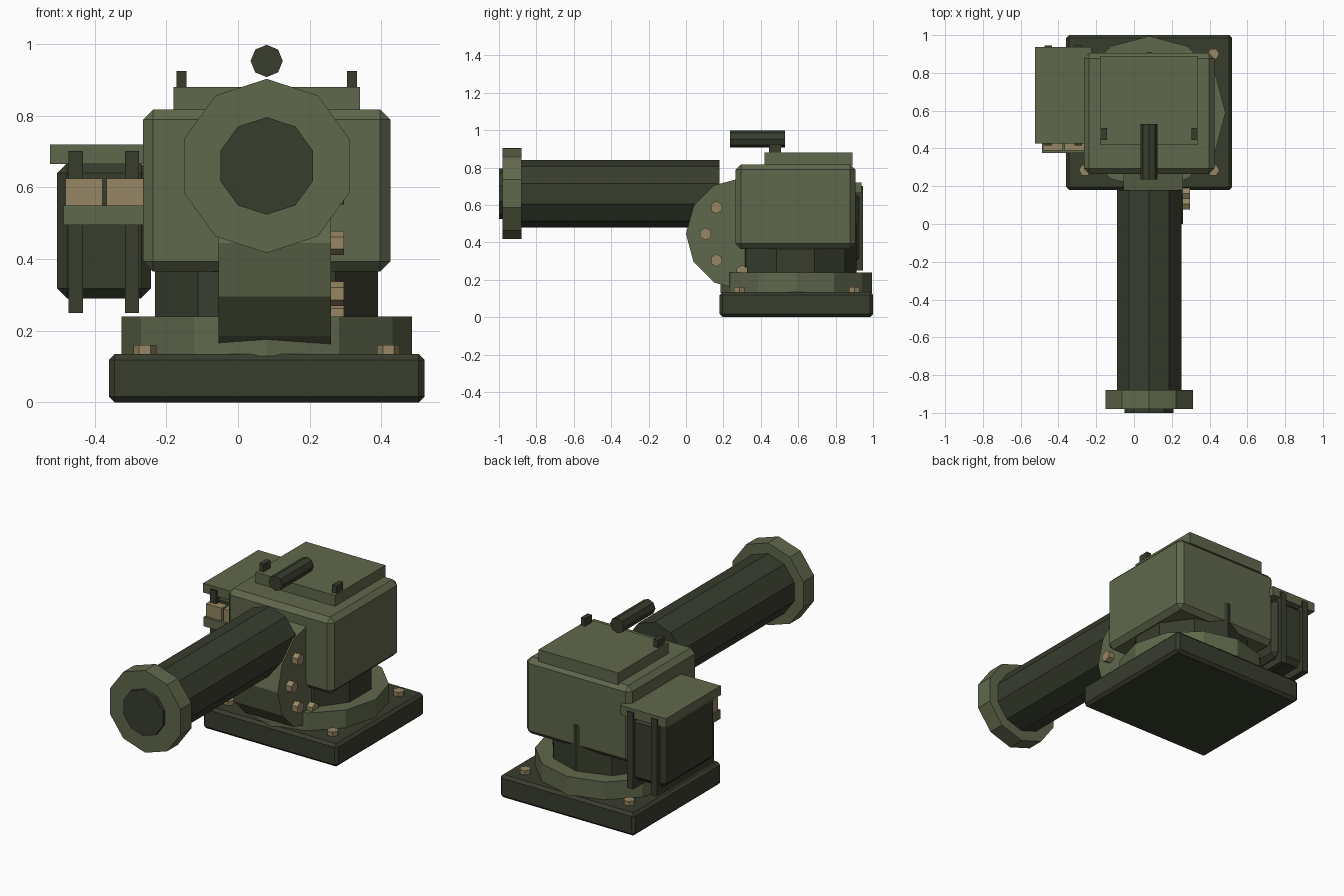
import bpy, bmesh, math

if "Cube" in bpy.data.objects:
    bpy.data.objects.remove(bpy.data.objects["Cube"])


def material(name, rgb):
    m = bpy.data.materials.new(name)
    m.diffuse_color = (*rgb, 1)
    m.use_nodes = True
    m.node_tree.nodes["Principled BSDF"].inputs["Base Color"].default_value = m.diffuse_color
    return m


GREEN = material("olive_green", (0.117, 0.138, 0.072))
DARK = material("dark_olive", (0.039, 0.047, 0.027))
TAN = material("brass_tan", (0.305, 0.238, 0.127))


def finish(name, bm, mat):
    bmesh.ops.recalc_face_normals(bm, faces=bm.faces)
    me = bpy.data.meshes.new(name)
    bm.to_mesh(me)
    bm.free()
    me.materials.append(mat)
    ob = bpy.data.objects.new(name, me)
    bpy.context.collection.objects.link(ob)
    return ob


def box(name, x, y, z, mat, bevel=0):
    """Box from (min, max) ranges with optional chamfer."""
    bm = bmesh.new()
    bmesh.ops.create_cube(bm, size=1)
    for v in bm.verts:
        v.co = [(r[0] + r[1]) / 2 + c * (r[1] - r[0]) for r, c in zip((x, y, z), v.co)]
    if bevel:
        bmesh.ops.bevel(bm, geom=bm.edges[:], offset=bevel, segments=1,
                        affect='EDGES', profile=0.5)
    return finish(name, bm, mat)


def prism(name, axis, centre, radius, span, sides, mat, start=90):
    """Regular prism along an axis; centre is given in the other two axes."""
    bm = bmesh.new()
    rings = []
    for s in span:
        ring = []
        for i in range(sides):
            a = math.radians(start) + i * math.tau / sides
            co = [centre[0] + radius * math.cos(a), centre[1] + radius * math.sin(a)]
            co.insert("xyz".index(axis), s)
            ring.append(bm.verts.new(co))
        rings.append(ring)
        bm.faces.new(ring)
    for i in range(sides):
        j = (i + 1) % sides
        bm.faces.new((rings[0][i], rings[0][j], rings[1][j], rings[1][i]))
    return finish(name, bm, mat)


CX, CY = 0.08, 0.585

# Base, turntable and neck
box("base_plate", (-0.36, 0.52), (0.18, 1.0), (0, 0.135), DARK, 0.016)
prism("turntable_ring", "z", (CX, 0.59), 0.405, (0.13, 0.24), 12, GREEN)
prism("neck", "z", (CX, CY), 0.327, (0.23, 0.51), 10, DARK)
for i, bx in enumerate((-0.26, 0.42)):
    for j, by in enumerate((0.285, 0.9)):
        prism(f"base_bolt_{i}{j}", "z", (bx, by), 0.032, (0.13, 0.16), 6, TAN, 0)

# Head housing, lid and sights
box("head_housing", (-0.265, 0.425), (0.265, 0.905), (0.365, 0.817), GREEN, 0.028)
box("head_lid", (-0.18, 0.34), (0.42, 0.89), (0.81, 0.88), GREEN)
for i, s in enumerate((-1, 1)):
    x = CX + s * 0.238
    box(f"sight_post_{i}", (x - 0.014, x + 0.014), (0.445, 0.508), (0.875, 0.925), DARK)
prism("sight_tube", "y", (CX, 0.953), 0.045, (0.235, 0.53), 8, DARK)

# Trunnion disc with bolts on its right face
prism("trunnion_disc", "x", (0.3, 0.445), 0.3, (-0.055, 0.26), 12, GREEN)
for i in range(8):
    a = i * math.tau / 8
    c = (0.3 + 0.195 * math.cos(a), 0.445 + 0.2 * math.sin(a))
    prism(f"trunnion_bolt_{i}", "x", c, 0.034, (0.25, 0.296), 6, TAN)

# Barrel
prism("barrel", "y", (CX, 0.66), 0.18, (-0.93, 0.18), 10, DARK)
prism("muzzle_flange", "y", (CX, 0.66), 0.243, (-0.98, -0.88), 10, GREEN)
prism("muzzle_plug", "y", (CX, 0.66), 0.136, (-1.0, -0.95), 10, DARK)

# Side ammunition box with lid, straps, feed tray and rounds
box("ammo_box", (-0.505, -0.243), (0.44, 0.925), (0.29, 0.668), DARK, 0.028)
box("ammo_lid", (-0.525, -0.225), (0.425, 0.938), (0.665, 0.72), GREEN)
for i, x in enumerate((-0.453, -0.296)):
    box(f"ammo_strap_{i}", (x - 0.02, x + 0.02), (0.415, 0.945), (0.25, 0.702), DARK)
box("feed_tray", (-0.487, -0.262), (0.375, 0.46), (0.495, 0.55), GREEN)
for i, x in enumerate((-0.43, -0.315)):
    box(f"ammo_round_{i}", (x - 0.052, x + 0.052), (0.388, 0.46), (0.545, 0.625), TAN)
